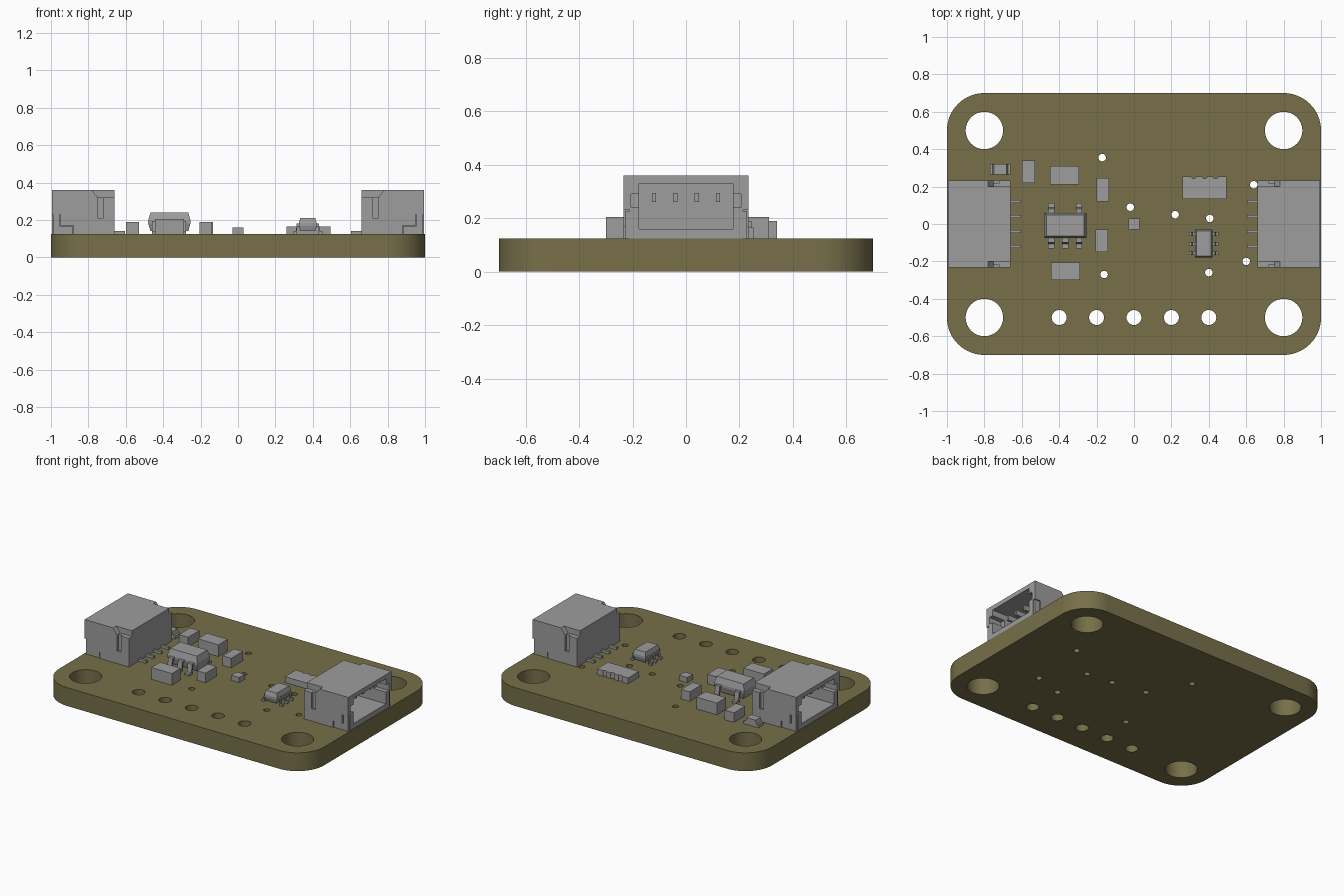
import bpy, bmesh, math
from mathutils import Vector

cube = bpy.data.objects.get("Cube")
if cube:
    bpy.data.objects.remove(cube, do_unlink=True)


def material(name, rgb):
    m = bpy.data.materials.new(name)
    m.use_nodes = True
    m.diffuse_color = (*rgb, 1)
    m.node_tree.nodes["Principled BSDF"].inputs["Base Color"].default_value = (*rgb, 1)
    return m


OLIVE = material("olive board", (0.185, 0.16, 0.068))
GREY = material("component grey", (0.34, 0.34, 0.34))
TOP = 0.125  # upper surface of the board


def finish(name, bm, mat):
    bmesh.ops.recalc_face_normals(bm, faces=bm.faces)
    mesh = bpy.data.meshes.new(name)
    bm.to_mesh(mesh)
    bm.free()
    mesh.materials.append(mat)
    ob = bpy.data.objects.new(name, mesh)
    bpy.context.collection.objects.link(ob)
    return ob


def loft(bm, rings):
    """Skin equal-length closed rings and cap both ends."""
    loops = [[bm.verts.new(p) for p in ring] for ring in rings]
    n = len(loops[0])
    for a, b in zip(loops, loops[1:]):
        for i in range(n):
            j = (i + 1) % n
            bm.faces.new((a[i], a[j], b[j], b[i]))
    bm.faces.new(loops[0])
    bm.faces.new(loops[-1])


def add_box(bm, x, y, z):
    loft(bm, [[(x[0], y[0], h), (x[1], y[0], h), (x[1], y[1], h), (x[0], y[1], h)] for h in z])


def box(name, x, y, z, mat=GREY):
    bm = bmesh.new()
    add_box(bm, x, y, z)
    return finish(name, bm, mat)


def add_cylinder(bm, x, y, r, z, n):
    loft(bm, [[(x + r * math.cos(math.tau * i / n), y + r * math.sin(math.tau * i / n), h)
               for i in range(n)] for h in z])


def carve(ob, bm):
    """Subtract the solids in bm from ob and bake the result."""
    cutter = finish("cutter", bm, ob.data.materials[0])
    cutter.hide_render = True
    mod = ob.modifiers.new("cut", "BOOLEAN")
    mod.object, mod.operation, mod.solver = cutter, "DIFFERENCE", "EXACT"
    graph = bpy.context.evaluated_depsgraph_get()
    graph.update()
    mesh = bpy.data.meshes.new_from_object(ob.evaluated_get(graph))
    ob.modifiers.clear()
    ob.data = mesh
    bpy.data.objects.remove(cutter, do_unlink=True)


# Board with rounded corners
outline = []
for k, (cx, cy) in enumerate([(0.8, 0.5), (-0.8, 0.5), (-0.8, -0.5), (0.8, -0.5)]):
    for i in range(17):
        a = math.pi / 2 * (k + i / 16)
        outline.append((cx + 0.2 * math.cos(a), cy + 0.2 * math.sin(a)))
bm = bmesh.new()
loft(bm, [[(x, y, h) for x, y in outline] for h in (0, TOP)])
board = finish("board", bm, OLIVE)

# Mounting holes, header holes and vias
bm = bmesh.new()
through = (-0.1, 0.3)
for x in (-0.8, 0.8):
    for y in (-0.5, 0.5):
        add_cylinder(bm, x, y, 0.1, through, 48)
for i in range(5):
    add_cylinder(bm, -0.4 + 0.2 * i, -0.5, 0.04, through, 32)
for x, y in [(-0.17, 0.355), (-0.02, 0.09), (0.22, 0.05), (0.405, 0.03),
             (0.64, 0.21), (0.6, -0.2), (0.4, -0.26), (-0.16, -0.27)]:
    add_cylinder(bm, x, y, 0.02, through, 20)
carve(board, bm)
bpy.ops.object.select_all(action="DESELECT")
board.select_set(True)
bpy.context.view_layer.objects.active = board
bpy.ops.object.shade_smooth_by_angle(angle=math.radians(30))


# Side-entry sockets, open towards the board's short edges
def socket(side, s):
    def span(a, b):
        return sorted((a * s, b * s))

    body = box(side + "_socket", span(0.66, 0.995), (-0.233, 0.233), (TOP, 0.36))
    bm = bmesh.new()
    add_box(bm, span(0.74, 1.1), (-0.175, 0.175), (0.16, 0.33))
    carve(body, bm)
    for t in (-1, 1):
        edge = sorted((t * 0.2, t * 0.3))
        # key slot beside the mouth
        bm = bmesh.new()
        add_box(bm, span(0.9, 1.1), sorted((t * 0.17, t * 0.206)), (0.24, 0.29))
        carve(body, bm)
        # sloped shoulder at the rear upper corner
        bm = bmesh.new()
        profile = [(0.79, 0.373), (0.75, 0.32), (0.6, 0.32), (0.6, 0.373)]
        loft(bm, [[(x * s, y, z) for x, z in profile] for y in edge])
        carve(body, bm)
        # stepped recess for the solder tab
        bm = bmesh.new()
        add_box(bm, span(0.95, 1.1), sorted((t * 0.212, t * 0.3)), (0.17, 0.23))
        carve(body, bm)
        bm = bmesh.new()
        add_box(bm, span(0.88, 1.1), sorted((t * 0.212, t * 0.3)), (0.1, 0.17))
        carve(body, bm)
        # shallow rear groove
        bm = bmesh.new()
        add_box(bm, span(0.72, 0.75), sorted((t * 0.22, t * 0.3)), (0.21, 0.34))
        carve(body, bm)
        where = "front" if t < 0 else "back"
        tab = sorted((t * 0.205, t * 0.228))
        box(f"{side}_{where}_tab_foot", span(0.885, 0.99), tab, (TOP, 0.168))
        box(f"{side}_{where}_tab_top", span(0.955, 0.99), tab, (0.168, 0.228))
    for i in range(4):
        y = -0.12 + 0.08 * i
        box(f"{side}_contact_{i + 1}", span(0.73, 0.92), (y - 0.008, y + 0.008), (0.26, 0.295))
        box(f"{side}_tail_{i + 1}", span(0.605, 0.67), (y - 0.008, y + 0.008), (TOP, 0.142))


socket("left", 1)
socket("right", -1)

# Plain chip parts
for name, x, y, h in [
    ("slim_capacitor", (-0.6, -0.53), (0.22, 0.34), 0.19),
    ("back_capacitor", (-0.45, -0.295), (0.21, 0.31), 0.205),
    ("front_capacitor", (-0.445, -0.29), (-0.3, -0.205), 0.205),
    ("back_resistor", (-0.2, -0.135), (0.12, 0.245), 0.19),
    ("front_resistor", (-0.205, -0.14), (-0.15, -0.03), 0.19),
    ("centre_chip", (-0.03, 0.03), (-0.03, 0.03), 0.16),
]:
    box(name, x, y, (TOP, h))

# Indicator lamp: base plate with a raised lens
box("lamp_base", (-0.77, -0.66), (0.265, 0.32), (TOP, 0.145))
bm = bmesh.new()
loft(bm, [[(-0.715 + a * w, 0.2925 + b * 0.028, z) for a, b in ((-1, -1), (1, -1), (1, 1), (-1, 1))]
          for w, z in ((0.042, 0.145), (0.034, 0.172))])
finish("lamp_lens", bm, GREY)

# Resistor array with notched back edge
array = box("resistor_array", (0.26, 0.495), (0.135, 0.253), (TOP, 0.165))
bm = bmesh.new()
for i in range(3):
    add_cylinder(bm, 0.319 + 0.0585 * i, 0.258, 0.015, (0.1, 0.2), 12)
carve(array, bm)


# Moulded packages with bent leads
def package(name, centre, half, levels, taper):
    bm = bmesh.new()
    mid = (levels[0] + levels[1]) / 2
    rings = []
    for z, inset in ((levels[0], taper), (mid - 0.008, 0), (mid + 0.008, 0), (levels[1], taper)):
        rings.append([(centre[0] + a * (half[0] - inset), centre[1] + b * (half[1] - inset), z)
                      for a, b in ((-1, -1), (1, -1), (1, 1), (-1, 1))])
    loft(bm, rings)
    finish(name, bm, GREY)


def lead(name, start, out, reach, height, width):
    """Gull-wing lead leaving the body at start in direction out."""
    t = 0.014
    path = [(-0.02, height), (reach * 0.4, height), (reach * 0.55, TOP + t), (reach, TOP + t),
            (reach, TOP), (reach * 0.35, TOP), (reach * 0.25, height - t), (-0.02, height - t)]
    out = Vector(out)
    across = Vector((-out.y, out.x, 0)) * width / 2
    bm = bmesh.new()
    loft(bm, [[Vector((*start, z)) + out * d + across * k for d, z in path] for k in (-1, 1)])
    finish(name, bm, GREY)


package("regulator", (-0.367, -0.008), (0.113, 0.068), (0.14, 0.24), 0.012)
for i in range(3):
    x = -0.442 + 0.074 * i
    lead(f"regulator_front_lead_{i + 1}", (x, -0.076), (0, -1, 0), 0.055, 0.195, 0.033)
    if i != 1:
        lead(f"regulator_back_lead_{i + 1}", (x, 0.06), (0, 1, 0), 0.052, 0.195, 0.033)

package("level_shifter", (0.373, -0.105), (0.048, 0.075), (0.14, 0.21), 0.008)
for i in range(3):
    y = -0.157 + 0.052 * i
    lead(f"shifter_left_lead_{i + 1}", (0.421, y), (1, 0, 0), 0.03, 0.18, 0.02)
    lead(f"shifter_right_lead_{i + 1}", (0.325, y), (-1, 0, 0), 0.03, 0.18, 0.02)
